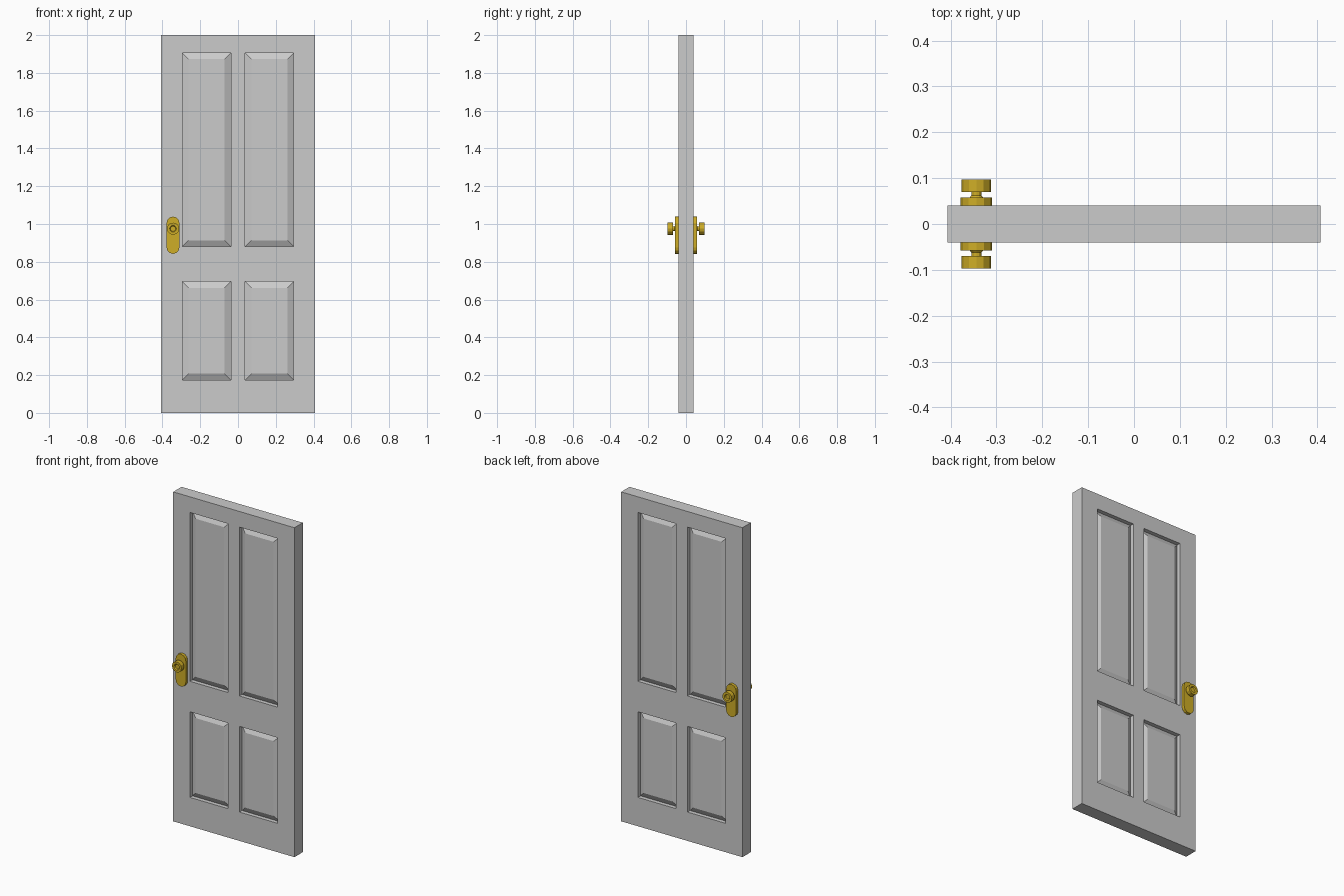
import bpy, bmesh, math

if "Cube" in bpy.data.objects:
    bpy.data.objects.remove(bpy.data.objects["Cube"])

T = 0.04                      # half thickness of the door
HX, HZ = -0.344, 0.975        # knob axis

brass = bpy.data.materials.new("brass")
brass.diffuse_color = (0.62, 0.42, 0.02, 1)
brass.use_nodes = True
brass.node_tree.nodes["Principled BSDF"].inputs["Base Color"].default_value = brass.diffuse_color


def finish(name, bm, mat=None):
    """Make the object and mirror it to the back of the door."""
    bmesh.ops.recalc_face_normals(bm, faces=bm.faces)
    me = bpy.data.meshes.new(name)
    bm.to_mesh(me)
    bm.free()
    ob = bpy.data.objects.new(name, me)
    bpy.context.collection.objects.link(ob)
    if mat:
        me.materials.append(mat)
    m = ob.modifiers.new("both_sides", 'MIRROR')
    m.use_axis = (False, True, False)
    m.merge_threshold = 0.0005
    return ob


# door leaf: a grid on the front, with raised panels in recessed fields
xs = [-0.407, -0.295, -0.038, 0.038, 0.295, 0.407]
zs = [0, 0.175, 0.695, 0.88, 1.905, 2]
bm = bmesh.new()
grid = [[bm.verts.new((x, -T, z)) for x in xs] for z in zs]
panels = []
for j in range(5):
    for i in range(5):
        f = bm.faces.new((grid[j][i], grid[j][i + 1], grid[j + 1][i + 1], grid[j + 1][i]))
        if i % 2 and j % 2:
            panels.append(f)
bm.normal_update()
edge = [e for e in bm.edges if e.is_boundary]
bmesh.ops.inset_individual(bm, faces=panels, thickness=0, depth=-0.025)
bm.normal_update()
bmesh.ops.inset_individual(bm, faces=panels, thickness=0.046, depth=0.017)
rim = bmesh.ops.extrude_edge_only(bm, edges=edge)["geom"]
for v in rim:
    if isinstance(v, bmesh.types.BMVert):
        v.co.y = 0
finish("door_leaf", bm)

# handle plate: long plate with faceted round ends
bm = bmesh.new()
r, n = 0.034, 6
outline = []
for zc, start in ((1.005, 0), (0.876, math.pi)):
    for k in range(n + 1):
        a = start + math.pi * k / n
        outline.append(bm.verts.new((HX + r * math.cos(a), -T + 0.003, zc + r * math.sin(a))))
face = bm.faces.new(outline)
ext = bmesh.ops.extrude_face_region(bm, geom=[face])["geom"]
for v in ext:
    if isinstance(v, bmesh.types.BMVert):
        v.co.y = -0.058
finish("handle_plate", bm, brass)

# knob: neck and disc, with a shallow dish in the face
bm = bmesh.new()
profile = [(0.017, 0.055), (0.011, 0.062), (0.011, 0.07), (0.032, 0.07),
           (0.032, 0.097), (0.018, 0.097), (0.014, 0.09)]
sides = 12
rings = []
for rad, y in profile:
    rings.append([bm.verts.new((HX + rad * math.cos(2 * math.pi * k / sides), -y,
                                HZ + rad * math.sin(2 * math.pi * k / sides)))
                  for k in range(sides)])
for a, b in zip(rings, rings[1:]):
    for k in range(sides):
        bm.faces.new((a[k], a[(k + 1) % sides], b[(k + 1) % sides], b[k]))
bm.faces.new(rings[0])
bm.faces.new(rings[-1])
finish("knob", bm, brass)
